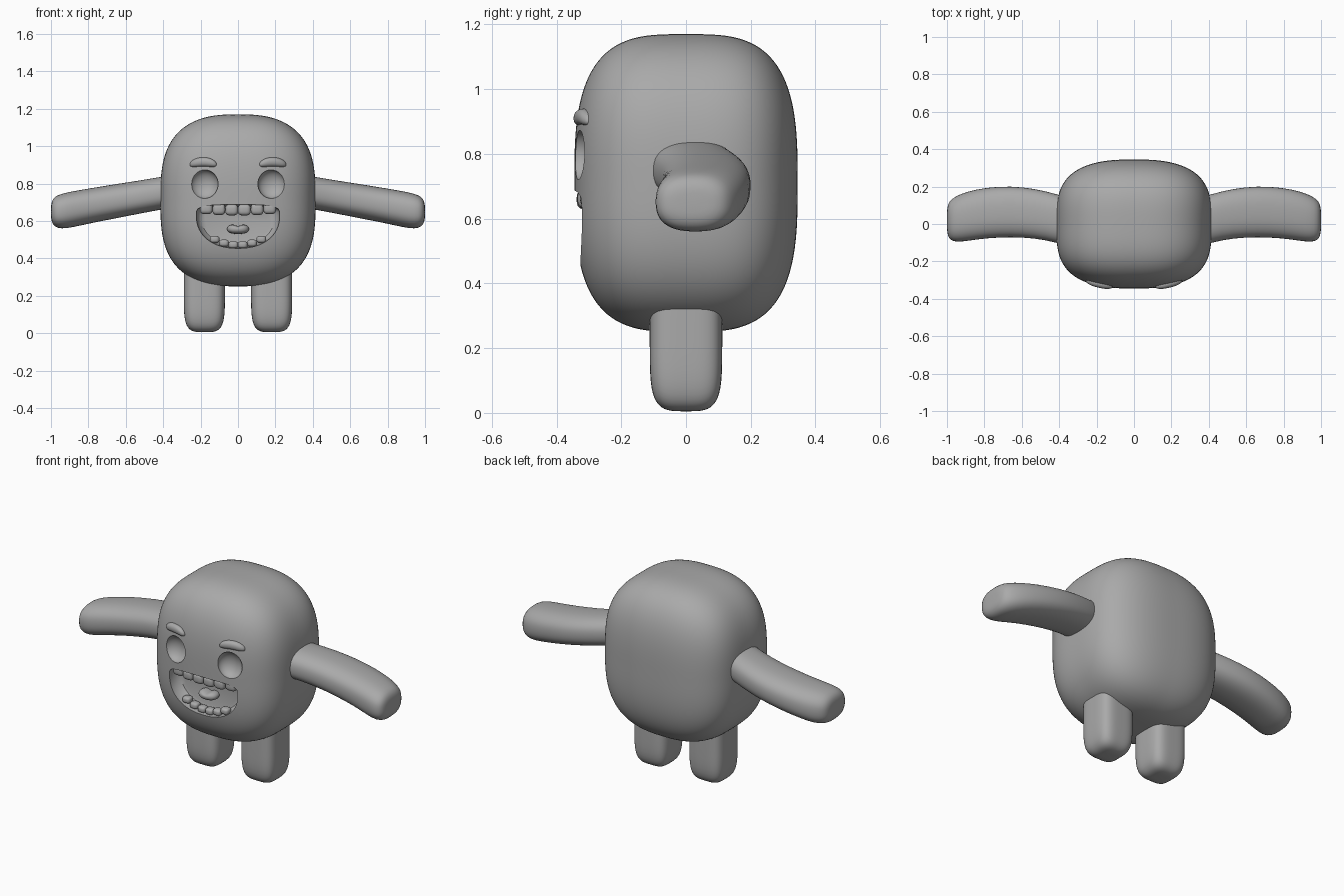
import bpy, bmesh, math
from mathutils import Vector

cube = bpy.data.objects.get("Cube")
if cube:
    bpy.data.objects.remove(cube, do_unlink=True)

grey = bpy.data.materials.new("mid_grey")
grey.use_nodes = True
colour = (0.4, 0.4, 0.4, 1)
grey.diffuse_color = colour
grey.node_tree.nodes["Principled BSDF"].inputs["Base Color"].default_value = colour

BODY_CENTRE = Vector((0, 0, 0.71))
BODY_HALF = (0.415, 0.345, 0.46)
BODY_POWER = (2.6, 3.3, 3.0)


def finish(bm, name):
    bmesh.ops.recalc_face_normals(bm, faces=bm.faces)
    mesh = bpy.data.meshes.new(name)
    bm.to_mesh(mesh)
    bm.free()
    mesh.materials.append(grey)
    obj = bpy.data.objects.new(name, mesh)
    bpy.context.collection.objects.link(obj)
    return obj


def smooth(obj, degrees=40):
    bpy.ops.object.select_all(action='DESELECT')
    obj.select_set(True)
    bpy.context.view_layer.objects.active = obj
    bpy.ops.object.shade_smooth_by_angle(angle=math.radians(degrees))


def rounded_block(name, centre, half, power, cuts=9, bend=None):
    """Cube pushed out to a soft box; higher powers give squarer sides."""
    bm = bmesh.new()
    bmesh.ops.create_cube(bm, size=2)
    bmesh.ops.subdivide_edges(bm, edges=bm.edges[:], cuts=cuts, use_grid_fill=True)
    for v in bm.verts:
        d = v.co.copy()
        low, high = 0.0, 2.0
        for _ in range(30):
            t = (low + high) / 2
            if sum(abs(t * c) ** p for c, p in zip(d, power)) < 1:
                low = t
            else:
                high = t
        p = Vector([c * low * h for c, h in zip(d, half)])
        if bend:
            p = bend(p)
        v.co = p + Vector(centre)
    return finish(bm, name)


def loft(name, rings):
    """Skin a list of equal point rings and cap both ends."""
    bm = bmesh.new()
    loops = [[bm.verts.new(p) for p in ring] for ring in rings]
    n = len(loops[0])
    for a, b in zip(loops, loops[1:]):
        for i in range(n):
            j = (i + 1) % n
            bm.faces.new((a[i], a[j], b[j], b[i]))
    bm.faces.new(loops[0])
    bm.faces.new(loops[-1])
    return finish(bm, name)


def power_of(value, e):
    return math.copysign(abs(value) ** e, value)


def carve(obj, cutter):
    cutter.hide_render = True
    mod = obj.modifiers.new("carve", 'BOOLEAN')
    mod.operation = 'DIFFERENCE'
    mod.solver = 'EXACT'
    mod.object = cutter
    bpy.context.view_layer.objects.active = obj
    bpy.ops.object.modifier_apply(modifier=mod.name)
    bpy.data.objects.remove(cutter, do_unlink=True)


def front_y(x, z):
    """Depth of the body's front surface."""
    a = abs(x / BODY_HALF[0]) ** BODY_POWER[0]
    c = abs((z - BODY_CENTRE.z) / BODY_HALF[2]) ** BODY_POWER[2]
    return -BODY_HALF[1] * max(0, 1 - a - c) ** (1 / BODY_POWER[1])


# Body
body = rounded_block("body", BODY_CENTRE, BODY_HALF, BODY_POWER, cuts=39)


# Mouth hollow
def mouth_ring(y, scale):
    ring = []
    for i in range(64):
        a = math.tau * i / 64
        c, s = math.cos(a), math.sin(a)
        if s > 0:
            x, z = power_of(c, 0.6), 0.058 * s ** 0.5
        else:
            x, z = power_of(c, 0.9), -0.178 * abs(s) ** 0.9
        ring.append((0.225 * x * scale, y, 0.6 + (0.03 + z) * scale))
    return ring


carve(body, loft("mouth_cutter", [mouth_ring(y, s) for y, s in
      ((-0.5, 1), (-0.31, 0.99), (-0.275, 0.95), (-0.255, 0.87), (-0.25, 0.78))]))

# Eye hollows
for side in (1, -1):
    carve(body, rounded_block("eye_cutter", (side * 0.18, -0.336, 0.797),
                              (0.074, 0.055, 0.077), (2, 2, 2), cuts=15))
smooth(body, 35)

# Teeth
for i in range(6):
    x = (i - 2.5) * 0.068
    z = 0.659 + 0.25 * x * x
    smooth(rounded_block("upper_tooth", (x, front_y(x, z) + 0.033, z),
                         (0.034, 0.026, 0.03), (3.5, 2.5, 3)))
    x = (i - 2.5) * 0.05
    z = 0.645 - 0.178 * math.sqrt(1 - (x / 0.225) ** 2)
    smooth(rounded_block("lower_tooth", (x, front_y(x, z) + 0.037, z + 0.004),
                         (0.026, 0.025, 0.019), (3, 2.5, 3)))


# Tongue, with a dip along the middle of its top
def tongue_bend(p):
    if p.z > 0:
        p.z *= 1 - 0.45 * math.exp(-(p.x / 0.02) ** 2)
    return p


smooth(rounded_block("tongue", (0, -0.27, 0.557), (0.058, 0.045, 0.027),
                     (2.3, 2.3, 2.3), bend=tongue_bend), 80)

# Paired brows, legs and arms
ARM = [  # x, y, z, half depth, half height
    (0.28, -0.01, 0.772, 0.13, 0.088),
    (0.41, 0.03, 0.748, 0.13, 0.088),
    (0.53, 0.057, 0.727, 0.133, 0.089),
    (0.66, 0.067, 0.704, 0.137, 0.092),
    (0.79, 0.06, 0.681, 0.136, 0.094),
    (0.89, 0.042, 0.661, 0.133, 0.097),
    (0.945, 0.028, 0.651, 0.125, 0.094),
    (0.98, 0.021, 0.649, 0.11, 0.082),
    (0.996, 0.02, 0.649, 0.085, 0.058),
    (1.0, 0.02, 0.649, 0.05, 0.03),
]


def arm_ring(side, x, y, z, hy, hz):
    angles = [math.tau * i / 28 for i in range(28)]
    return [(side * x, y + hy * power_of(math.cos(a), 0.8),
             z + hz * power_of(math.sin(a), 0.8)) for a in angles]


for side, label in ((1, "left"), (-1, "right")):
    def brow_bend(p):
        arch = (p.x / 0.072) ** 2
        return Vector((p.x, p.y + side * 0.22 * p.x, p.z - 0.014 * arch))

    smooth(rounded_block(label + "_eyebrow", (side * 0.186, -0.316, 0.915),
                         (0.072, 0.025, 0.025), (2.6, 2.2, 2.2), bend=brow_bend), 80)

    smooth(rounded_block(label + "_leg", (side * 0.18, 0, 0.255),
                         (0.11, 0.112, 0.25), (3.8, 3.8, 5), cuts=15), 80)

    arm = loft(label + "_arm", [arm_ring(side, *row) for row in ARM])
    mod = arm.modifiers.new("soften", 'SUBSURF')
    mod.levels = mod.render_levels = 1
    smooth(arm, 80)
